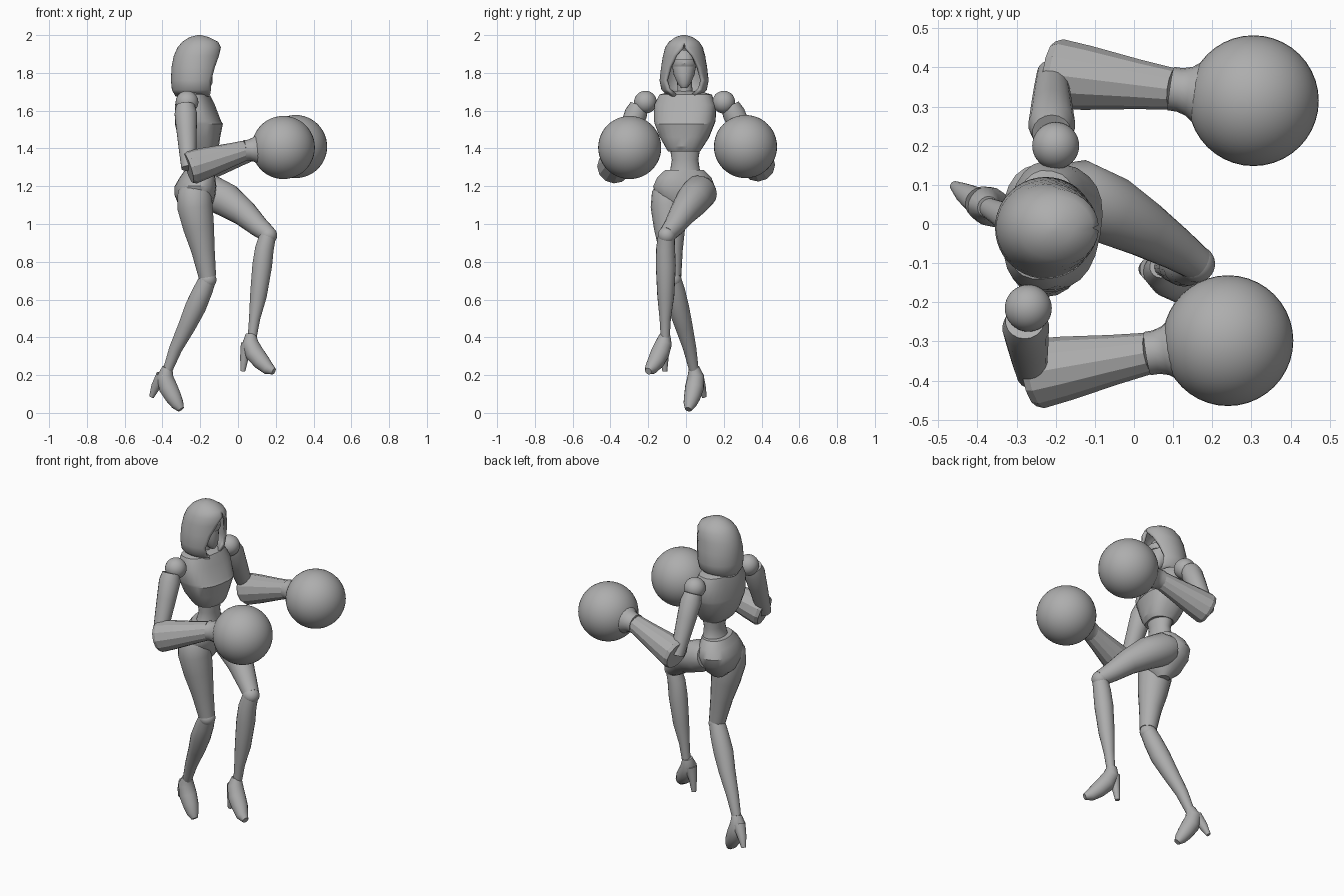
import bpy, bmesh
from math import sin, cos, pi, radians
from mathutils import Vector, Matrix

cube = bpy.data.objects.get("Cube")
if cube:
    bpy.data.objects.remove(cube, do_unlink=True)

grey = bpy.data.materials.new("plain grey")
grey.use_nodes = True
COLOUR = (0.42, 0.42, 0.42, 1)
grey.diffuse_color = COLOUR
grey.node_tree.nodes["Principled BSDF"].inputs["Base Color"].default_value = COLOUR


def finish(bm, name, angle=40):
    bmesh.ops.remove_doubles(bm, verts=bm.verts, dist=0.0005)
    bmesh.ops.recalc_face_normals(bm, faces=bm.faces)
    mesh = bpy.data.meshes.new(name)
    bm.to_mesh(mesh)
    bm.free()
    mesh.materials.append(grey)
    obj = bpy.data.objects.new(name, mesh)
    bpy.context.collection.objects.link(obj)
    bpy.ops.object.select_all(action='DESELECT')
    obj.select_set(True)
    bpy.context.view_layer.objects.active = obj
    bpy.ops.object.shade_smooth_by_angle(angle=radians(angle))
    return obj


def skin(rings, name, angle=40):
    """Bridge closed rings of points and cap both ends."""
    bm = bmesh.new()
    rows = [[bm.verts.new(p) for p in ring] for ring in rings]
    n = len(rows[0])
    for a, b in zip(rows, rows[1:]):
        for i in range(n):
            j = (i + 1) % n
            bm.faces.new((a[i], a[j], b[j], b[i]))
    bm.faces.new(rows[0])
    bm.faces.new(rows[-1])
    return finish(bm, name, angle)


def tube(name, stations, sides=18, angle=40):
    """Limb through (x, y, z, radius) stations."""
    pts = [Vector(s[:3]) for s in stations]
    rings = []
    for i, p in enumerate(pts):
        d = (pts[min(i + 1, len(pts) - 1)] - pts[max(i - 1, 0)]).normalized()
        ref = Vector((0, 1, 0))
        u = (ref - d * ref.dot(d)).normalized()
        v = d.cross(u)
        r = stations[i][3]
        rings.append([p + r * (cos(t) * u + sin(t) * v)
                      for t in (2 * pi * k / sides for k in range(sides))])
    return skin(rings, name, angle)


def stack(name, levels, yaw=0, power=1.0, y=0.0, sides=24, angle=35):
    """Body part from (z, centre x, half depth, half width) levels."""
    def soft(c):
        return abs(c) ** power * (1 if c > 0 else -1)
    pivot = Vector((-0.22, y, 0))
    turn = Matrix.Rotation(radians(yaw), 3, 'Z')
    rings = []
    for z, cx, rx, ry in levels:
        ring = []
        for k in range(sides):
            t = 2 * pi * k / sides
            p = Vector((cx + rx * soft(cos(t)) + 0.22, ry * soft(sin(t)), z))
            ring.append(turn @ p + pivot)
        rings.append(ring)
    return skin(rings, name, angle)


def ball(name, centre, r, scale=(1, 1, 1)):
    bm = bmesh.new()
    bmesh.ops.create_uvsphere(bm, u_segments=40, v_segments=24, radius=r)
    bmesh.ops.scale(bm, vec=scale, verts=bm.verts)
    bmesh.ops.translate(bm, vec=centre, verts=bm.verts)
    return finish(bm, name)


# Hood: rows of arcs left open at the face: z, centre x, depth, width, opening
hood_rows = [(2.0, -.205, .01, .01, 0), (1.99, -.205, .05, .045, 0),
             (1.965, -.2, .095, .08, 0), (1.935, -.205, .115, .1, 4),
             (1.89, -.215, .125, .112, 24), (1.83, -.222, .13, .122, 40),
             (1.76, -.225, .13, .13, 50), (1.71, -.228, .122, .12, 46),
             (1.675, -.23, .1, .085, 36)]
bm = bmesh.new()
grid = []
for z, cx, rx, ry, gap in hood_rows:
    a = radians(gap)
    grid.append([bm.verts.new((cx + rx * cos(t), -.01 + ry * sin(t), z))
                 for t in (a + (2 * pi - 2 * a) * k / 32 for k in range(33))])
for a, b in zip(grid, grid[1:]):
    for k in range(32):
        bm.faces.new((a[k], a[k + 1], b[k + 1], b[k]))
bm.faces.new(grid[0][:-1])
hood = finish(bm, "hood")
shell = hood.modifiers.new("thickness", 'SOLIDIFY')
shell.thickness = 0.018

# Head and neck
stack("face", [(1.72, -.165, .015, .015), (1.745, -.175, .04, .035),
               (1.79, -.195, .06, .055), (1.85, -.2, .065, .066),
               (1.9, -.205, .055, .055), (1.92, -.205, .03, .03)], y=-.01)
stack("visor", [(1.835, -.195, .065, .064), (1.85, -.195, .072, .069),
                (1.87, -.195, .068, .067)], y=-.01)
tube("neck", [(-.235, -.005, 1.66, .052), (-.23, -.005, 1.7, .04),
              (-.215, -.01, 1.78, .038)])

# Torso
stack("chest", [(1.385, -.19, .07, .085), (1.41, -.195, .092, .1),
                (1.46, -.205, .108, .13), (1.53, -.207, .123, .158),
                (1.545, -.212, .118, .163), (1.63, -.228, .1, .165),
                (1.685, -.235, .08, .14), (1.705, -.24, .045, .07)],
      yaw=-10, power=.8, y=-.005, angle=25)
stack("waist", [(1.24, -.2, .075, .1), (1.29, -.193, .06, .078),
                (1.34, -.19, .053, .07), (1.43, -.193, .07, .085)], y=-.005)
stack("pelvis", [(1.04, -.215, .035, .04), (1.09, -.225, .085, .1),
                 (1.15, -.228, .105, .15), (1.2, -.225, .108, .165),
                 (1.245, -.215, .092, .145), (1.285, -.205, .075, .105)],
      yaw=8, power=.9, y=-.01)

# Arms: shoulder, elbow, wrist and glove centre on each side
arms = {"right": ((-.27, -.215, 1.645), (-.262, -.385, 1.295),
                  (.04, -.33, 1.39), (.24, -.298, 1.405)),
        "left": ((-.2, .2, 1.645), (-.21, .385, 1.305),
                 (.1, .345, 1.4), (.305, .315, 1.41))}
for side, joints in arms.items():
    s, e, w, g = map(Vector, joints)
    ball(side + "_shoulder", s, .06)
    out = Vector((-.01, .02 if side == "left" else -.02, .01))
    path = [(.08, .05), (.2, .06), (.45, .054), (.75, .046), (1, .038)]
    tube(side + "_upper_arm",
         [(*(s.lerp(e, f) + out * (1 - f)), r) for f, r in path])
    # Forearm opens out toward the blunt elbow end
    path = [(0, .082), (.06, .09), (.3, .082), (.7, .064), (1, .053)]
    tube(side + "_forearm", [(*e.lerp(w, f), r) for f, r in path], 12, 25)
    path = [(-.03, .056), (.08, .056), (.2, .063), (.36, .088), (.5, .098)]
    tube(side + "_cuff", [(*w.lerp(g, f), r) for f, r in path])
    ball(side + "_glove", g, .167)

# Legs: the left is raised and crosses forward, the right trails behind
tube("left_thigh", [(-.2, .085, 1.185, .07), (-.15, .075, 1.17, .093),
                    (-.06, .035, 1.125, .09), (.03, -.015, 1.06, .072),
                    (.11, -.065, .985, .055), (.16, -.1, .945, .045)])
ball("left_knee", (.16, -.102, .94), .047)
tube("left_shin", [(.158, -.104, .94, .044), (.14, -.108, .87, .05),
                   (.128, -.107, .78, .053), (.108, -.107, .62, .045),
                   (.088, -.11, .5, .03), (.075, -.11, .4, .024)])
tube("right_thigh", [(-.225, -.09, 1.22, .06), (-.23, -.09, 1.17, .09),
                     (-.228, -.092, 1.09, .095), (-.208, -.087, .98, .083),
                     (-.185, -.08, .86, .063), (-.162, -.072, .72, .047)])
ball("right_knee", (-.16, -.07, .705), .046)
tube("right_shin", [(-.16, -.07, .71, .045), (-.185, -.058, .65, .052),
                    (-.225, -.04, .56, .056), (-.27, -.012, .46, .047),
                    (-.33, .02, .34, .035), (-.375, .043, .22, .025)])

# High-heeled shoes
tube("left_shoe", [(.068, -.11, .415, .028), (.064, -.118, .37, .044),
                   (.088, -.138, .315, .05), (.125, -.16, .27, .045),
                   (.16, -.185, .235, .034), (.19, -.2, .22, .018)])
tube("left_heel", [(.05, -.115, .365, .036), (.035, -.115, .3, .024),
                   (.025, -.112, .22, .013)])
tube("right_shoe", [(-.373, .043, .24, .028), (-.387, .052, .195, .044),
                    (-.37, .045, .135, .05), (-.343, .033, .085, .044),
                    (-.32, .02, .045, .034), (-.302, .012, .018, .018)])
tube("right_heel", [(-.4, .058, .195, .036), (-.435, .08, .14, .025),
                    (-.458, .097, .085, .013)])
